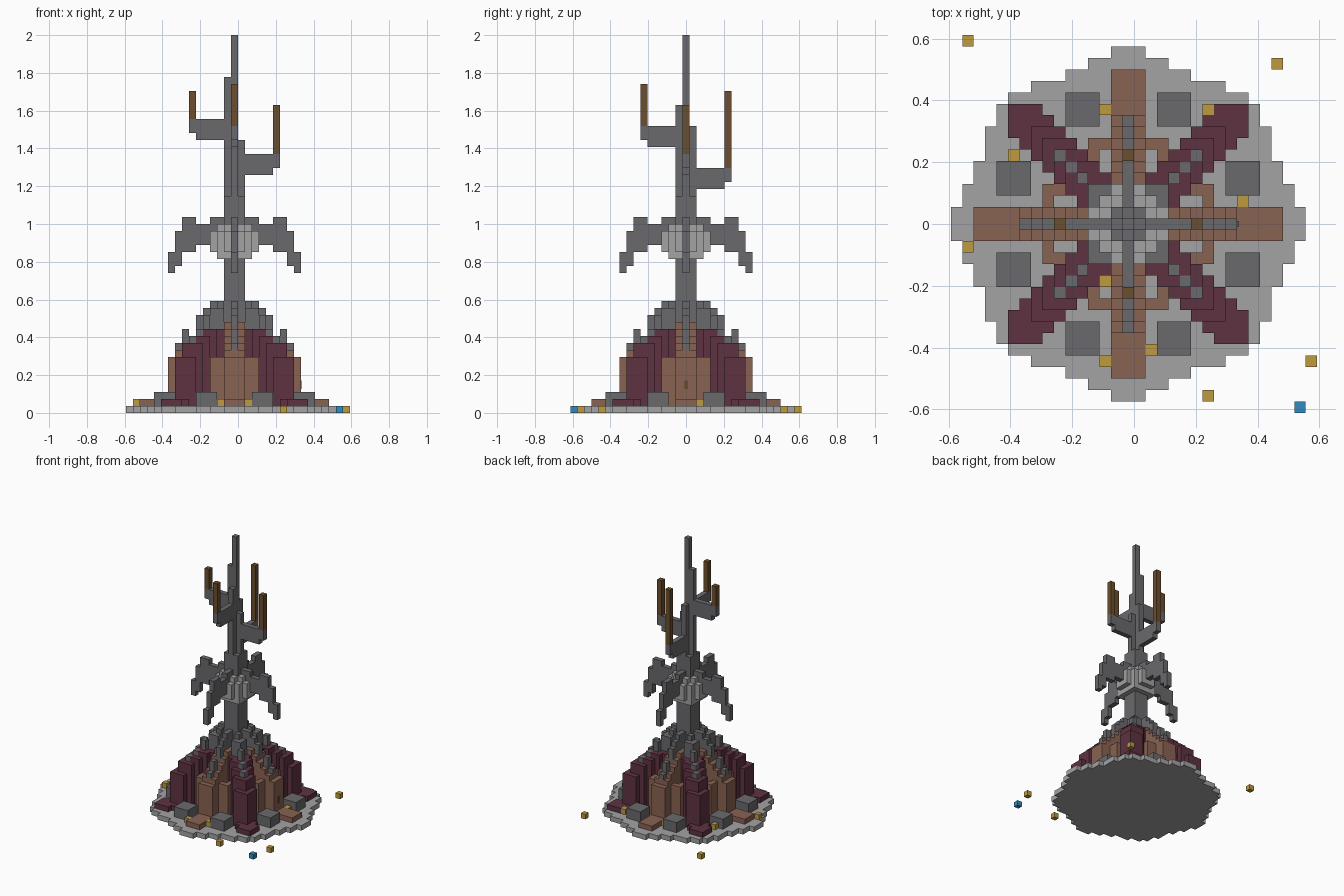
import bpy
import bmesh
from mathutils import Vector

U = 1 / 27  # edge of one block

old = bpy.data.objects.get("Cube")
if old:
    bpy.data.objects.remove(old)


def material(name, rgb):
    linear = [((c / 255 + 0.055) / 1.055) ** 2.4 for c in rgb]
    mat = bpy.data.materials.new(name)
    mat.use_nodes = True
    mat.diffuse_color = (*linear, 1)
    mat.node_tree.nodes["Principled BSDF"].inputs["Base Color"].default_value = (*linear, 1)
    return mat


PALE = material("pale stone", (163, 163, 163))
DARK = material("dark stone", (106, 105, 108))
CLAY = material("brown clay", (137, 99, 82))
WINE = material("wine red", (94, 50, 66))
GOLD = material("gold", (190, 155, 64))
BLUE = material("blue", (52, 138, 190))
BARK = material("dark bronze", (107, 78, 45))

cells = {}   # block position -> part name
mats = {}    # part name -> material


def fill(part, mat, xs, ys, zs):
    """Fill blocks over inclusive x and y ranges, z from base to top."""
    mats[part] = mat
    for x in range(xs[0], xs[1] + 1):
        for y in range(ys[0], ys[1] + 1):
            for z in range(*zs):
                cells[x, y, z] = part


def turned(part, mat, xs, ys, zs):
    """Fill the same box four times around the axis."""
    for _ in range(4):
        fill(part, mat, xs, ys, zs)
        xs, ys = (-ys[1], -ys[0]), xs


def mirrored(part, mat, xs, ys, zs):
    """Turned box plus its reflection."""
    turned(part, mat, xs, ys, zs)
    turned(part, mat, xs, (-ys[1], -ys[0]), zs)


# Round base
for y, half in enumerate([15, 15, 14, 14, 13, 13, 12, 12, 12, 11, 11, 10, 8, 5, 3, 1]):
    for row in (y, -y):
        fill("base_disc", PALE, (-half, half), (row, row), (0, 1))

# Stone blocks around the foot
mirrored("foot_block", DARK, (9, 11), (3, 5), (1, 3))

# Clay bays: front wall and cheeks
turned("clay_bay", CLAY, (7, 7), (-3, 3), (1, 8))
mirrored("clay_bay", CLAY, (5, 6), (3, 3), (1, 8))

# Diagonal red buttresses, rising toward the axis
for c, top in ((9, 2), (8, 2), (7, 8), (6, 10), (5, 11), (4, 12), (3, 12)):
    turned("red_buttress", WINE, (c - 1, c + 1), (c - 1, c + 1), (1, top))

# Straight clay ribs with low feet
turned("clay_rib", CLAY, (10, 13), (-1, 1), (1, 2))
for r, top in ((9, 8), (8, 9), (7, 10), (6, 11), (5, 12), (4, 13), (3, 13), (2, 13)):
    turned("clay_rib", CLAY, (r, r), (-1, 1), (1, top))

# Spikes of the crown
for r, low, top in ((8, 9, 10), (7, 9, 12), (5, 11, 14), (4, 13, 15), (3, 13, 16), (2, 13, 16)):
    turned("crown_spike", DARK, (r, r), (0, 0), (low, top))
for c, low, top in ((6, 10, 11), (5, 11, 12), (4, 12, 14), (3, 12, 15), (2, 12, 16)):
    turned("crown_spike", DARK, (c, c), (c, c), (low, top))
mirrored("crown_spike", DARK, (3, 3), (2, 2), (12, 15))

# Pale bulb
fill("bulb", PALE, (-1, 1), (-1, 1), (21, 27))
fill("bulb", PALE, (-2, 2), (-2, 2), (22, 26))
turned("bulb", PALE, (3, 3), (-1, 1), (23, 26))
turned("bulb", PALE, (2, 2), (-1, 1), (23, 27))

# Trunk and the four side columns of the mast
fill("trunk", DARK, (-1, 1), (-1, 1), (1, 31))
fill("mast", DARK, (0, 0), (0, 0), (31, 54))
sides = (((-1, 0), 48, 39, 42, 46), ((1, 0), 39, 34, 37, 44),
         ((0, -1), 44, 38, 41, 47), ((0, 1), 41, 32, 35, 46))
for (dx, dy), column, low, high, tip in sides:
    fill("mast", DARK, (dx, dx), (dy, dy), (31, column))
    for r in range(2, 7):
        x, y = dx * r, dy * r
        fill("branch", DARK, (x, x), (y, y), (low + (r == 6), high))
    fill("branch_tip", BARK, (x, x), (y, y), (high, tip))

# Drooping arms
for r, low, top in ((2, 26, 28), (3, 25, 28), (4, 24, 27), (5, 24, 27),
                    (6, 23, 28), (7, 23, 28), (8, 21, 26), (9, 20, 23)):
    turned("arm", DARK, (r, r), (0, 0), (low, top))

# Scattered cubes
for x, y, z in ((-14, 16, 0), (13, 14, 0), (16, -12, 0), (7, -15, 0),
                (-2, 10, 1), (7, 10, 1), (-10, 6, 1), (10, 2, 1),
                (-14, -2, 1), (-2, -5, 1), (2, -11, 1), (-2, -12, 1)):
    fill("gold_cube", GOLD, (x, x), (y, y), (z, z + 1))
fill("blue_cube", BLUE, (15, 15), (-16, -16), (0, 1))

# Skin each part with its exposed block faces
for part, mat in mats.items():
    bm = bmesh.new()
    for cell, owner in cells.items():
        if owner != part:
            continue
        centre = Vector(cell) + Vector((-0.5, 0, 0.5))
        for axis in range(3):
            for sign in (-1, 1):
                n = Vector((0, 0, 0))
                n[axis] = sign
                if tuple(int(a + b) for a, b in zip(cell, n)) in cells:
                    continue
                u = Vector((n.y, n.z, n.x))
                w = n.cross(u)
                corners = ((-1, -1), (1, -1), (1, 1), (-1, 1))
                bm.faces.new([bm.verts.new((centre + (n + u * a + w * b) / 2) * U)
                              for a, b in corners])
    bmesh.ops.remove_doubles(bm, verts=bm.verts, dist=U / 100)
    mesh = bpy.data.meshes.new(part)
    bm.to_mesh(mesh)
    bm.free()
    mesh.materials.append(mat)
    bpy.context.collection.objects.link(bpy.data.objects.new(part, mesh))

# Small plate on the left rib
bpy.ops.mesh.primitive_cube_add(size=1, location=(9 * U, 0, 4 * U))
plate = bpy.context.object
plate.name = "rib_plate"
plate.scale = (0.008, 0.02, 0.045)
plate.data.materials.append(BARK)
